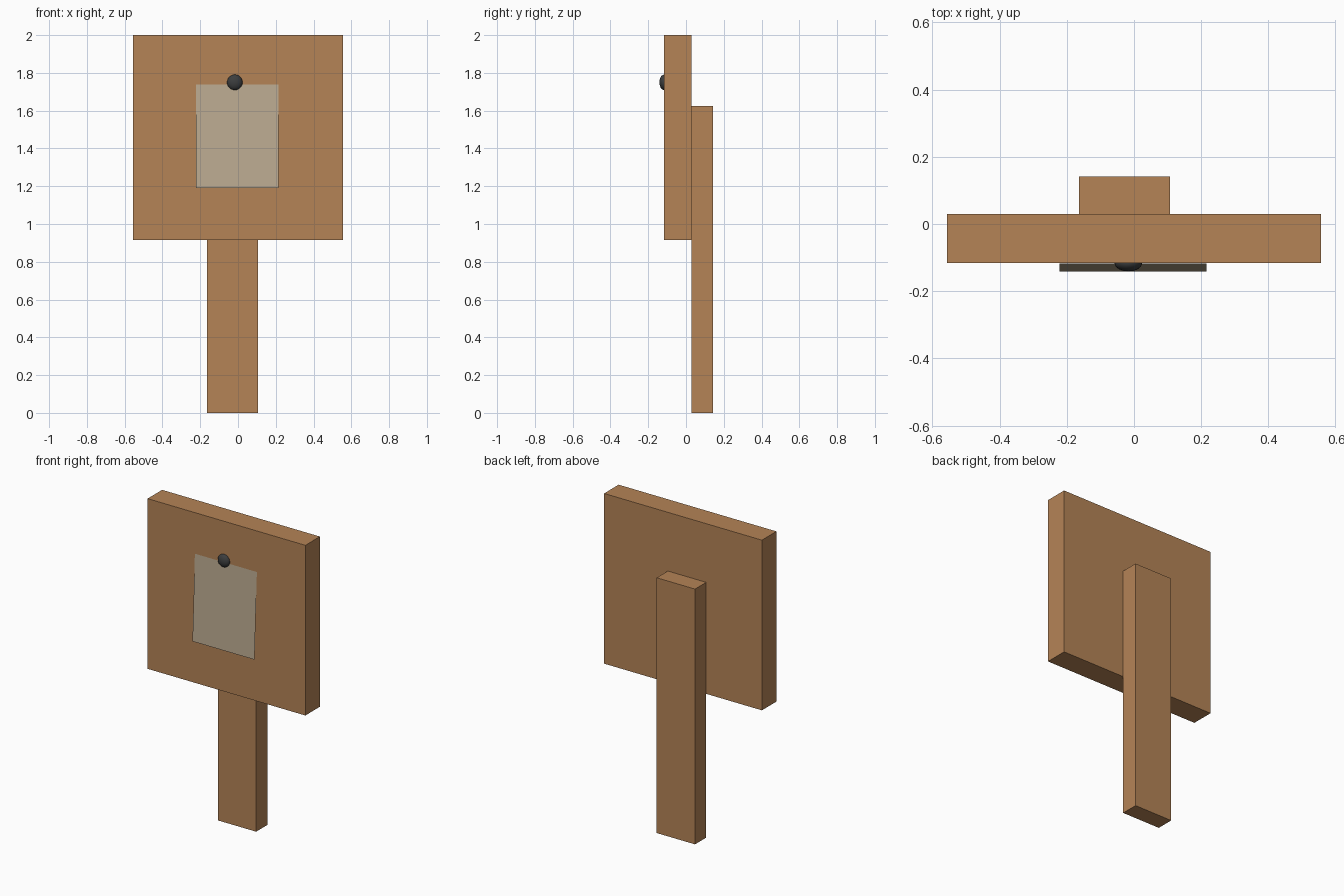
import bpy, bmesh
from mathutils import Matrix

if "Cube" in bpy.data.objects:
    bpy.data.objects.remove(bpy.data.objects["Cube"])


def material(name, rgb):
    m = bpy.data.materials.new(name)
    m.diffuse_color = (*rgb, 1.0)
    m.use_nodes = True
    m.node_tree.nodes["Principled BSDF"].inputs["Base Color"].default_value = m.diffuse_color
    return m


WOOD = material("brown wood", (0.46, 0.23, 0.094))
PAPER = material("aged paper", (0.50, 0.405, 0.282))
IRON = material("dark iron", (0.045, 0.047, 0.048))


def add_object(name, bm, mat):
    mesh = bpy.data.meshes.new(name)
    bm.to_mesh(mesh)
    bm.free()
    mesh.materials.append(mat)
    obj = bpy.data.objects.new(name, mesh)
    bpy.context.collection.objects.link(obj)
    return obj


def box(name, x, y, z, mat):
    """Box from (min, max) ranges on each axis."""
    bm = bmesh.new()
    size = [r[1] - r[0] for r in (x, y, z)]
    mid = [(r[0] + r[1]) / 2 for r in (x, y, z)]
    bmesh.ops.create_cube(bm, size=1, matrix=Matrix.Translation(mid) @ Matrix.Diagonal((*size, 1)))
    return add_object(name, bm, mat)


# Square board and the post behind it
box("sign_board", (-0.556, 0.556), (-0.116, 0.03), (0.916, 2.0), WOOD)
box("post", (-0.163, 0.107), (0.03, 0.142), (0.0, 1.626), WOOD)

# Paper notice: a single sheet whose lower edge hangs away from the board
bm = bmesh.new()
corners = [(-0.222, -0.141, 1.19), (0.215, -0.141, 1.19),
           (0.215, -0.117, 1.739), (-0.222, -0.117, 1.739)]
bm.faces.new([bm.verts.new(c) for c in corners])
add_object("paper_notice", bm, PAPER)

# Flattened round nail head
bm = bmesh.new()
bmesh.ops.create_uvsphere(bm, u_segments=24, v_segments=12, radius=1,
                          matrix=Matrix.Translation((-0.017, -0.116, 1.75))
                          @ Matrix.Diagonal((0.041, 0.025, 0.041, 1)))
for f in bm.faces:
    f.smooth = True
add_object("nail_head", bm, IRON)
